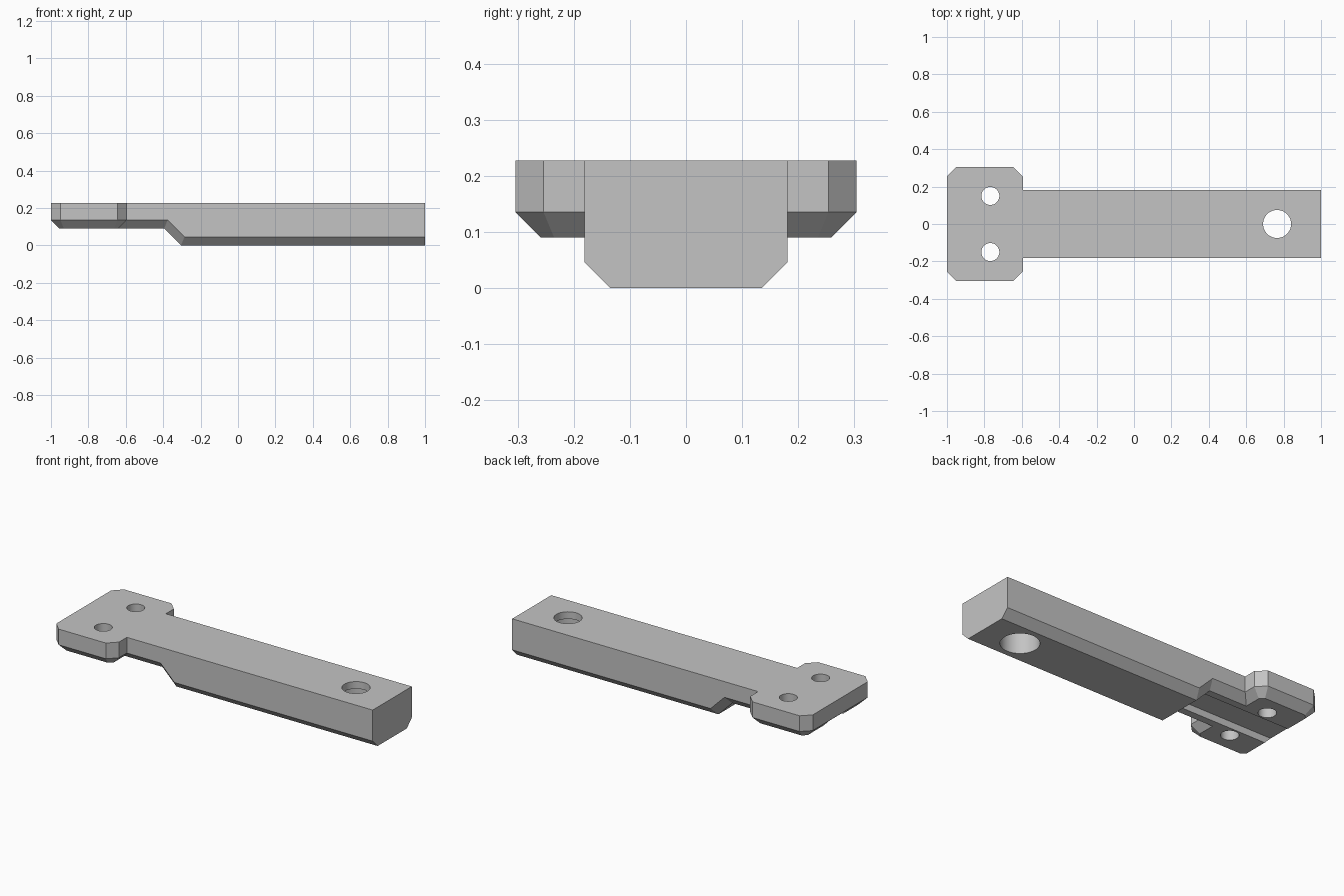
import bpy, bmesh, math

if "Cube" in bpy.data.objects:
    bpy.data.objects.remove(bpy.data.objects["Cube"], do_unlink=True)

TOP, EDGE = 0.228, 0.046              # top height, bottom chamfer size
HEAD_Z, BEAM_W = 0.09, 0.181          # underside of head, half width of beam

grey = bpy.data.materials.new("plain grey")
grey.use_nodes = True
colour = (0.55, 0.55, 0.55, 1)
grey.diffuse_color = colour
grey.node_tree.nodes["Principled BSDF"].inputs["Base Color"].default_value = colour


def loft(name, rings):
    """Closed solid through rings of equal point count."""
    bm = bmesh.new()
    loops = [[bm.verts.new(p) for p in ring] for ring in rings]
    for a, b in zip(loops, loops[1:]):
        for i in range(len(a)):
            j = (i + 1) % len(a)
            bm.faces.new((a[i], a[j], b[j], b[i]))
    bm.faces.new(loops[0])
    bm.faces.new(loops[-1])
    bmesh.ops.recalc_face_normals(bm, faces=bm.faces)
    mesh = bpy.data.meshes.new(name)
    bm.to_mesh(mesh)
    bm.free()
    mesh.materials.append(grey)
    obj = bpy.data.objects.new(name, mesh)
    bpy.context.collection.objects.link(obj)
    return obj


def cylinder(name, x, y, r, z0, z1, n=48):
    ring = [(x + r * math.cos(math.tau * i / n), y + r * math.sin(math.tau * i / n))
            for i in range(n)]
    return loft(name, [[(*p, z) for p in ring] for z in (z0, z1)])


def combine(target, tool, operation):
    mod = target.modifiers.new(tool.name, 'BOOLEAN')
    mod.operation, mod.solver, mod.object = operation, 'EXACT', tool
    tool.hide_render = True
    return tool


def head_ring(inset, z):
    """Rectangle with cut corners, shrunk by inset."""
    x0, x1, w = -1 + inset, -0.594 - inset, 0.304 - inset
    c = 0.05 - inset * (2 - math.sqrt(2))
    half = [(x0, w - c), (x0 + c, w), (x1 - c, w), (x1, w - c)]
    return [(x, y, z) for x, y in half + [(x, -y) for x, y in reversed(half)]]


# Beam: chamfered section that steps down along a 45 degree ramp
mitre = EDGE * math.tan(math.pi / 8)
stations = [(-0.8, HEAD_Z, 0), (-0.395, HEAD_Z, mitre), (-0.305, 0, mitre), (1, 0, 0)]
sections = []
for x, z, m in stations:
    side = [(x, BEAM_W - EDGE, z), (x + m, BEAM_W, z + EDGE), (x + m, BEAM_W, TOP)]
    sections.append(side + [(a, -b, c) for a, b, c in reversed(side)])
body = loft("mounting_arm", sections)

# Head plate with chamfered underside
head = loft("head_plate", [head_ring(EDGE, HEAD_Z), head_ring(0, HEAD_Z + EDGE),
                           head_ring(0, TOP)])
tools = [combine(body, head, 'UNION')]

# Groove under the head, ending along the ramp
groove_top, gw = HEAD_Z + 0.04, 0.092
groove = loft("groove_cutter", [
    [(-1.1, y, 0.03), (-0.335, y, 0.03), (-0.435, y, groove_top), (-1.1, y, groove_top)]
    for y in (-gw, gw)])
tools.append(combine(body, groove, 'DIFFERENCE'))

# Screw holes, plus a large hole counterbored from below
for label, y in (("left", 0.15), ("right", -0.15)):
    hole = cylinder(label + "_hole_cutter", -0.768, y, 0.048, -0.1, 0.4)
    tools.append(combine(body, hole, 'DIFFERENCE'))
for label, r, z1 in (("through", 0.075, 0.4), ("counterbore", 0.103, 0.186)):
    hole = cylinder(label + "_cutter", 0.765, 0, r, -0.1, z1)
    tools.append(combine(body, hole, 'DIFFERENCE'))

# Bake the booleans and drop the helpers
bpy.context.view_layer.update()
evaluated = body.evaluated_get(bpy.context.evaluated_depsgraph_get())
baked = bpy.data.meshes.new_from_object(evaluated)
body.modifiers.clear()
body.data = baked
for tool in tools:
    bpy.data.objects.remove(tool, do_unlink=True)

bpy.ops.object.select_all(action='DESELECT')
body.select_set(True)
bpy.context.view_layer.objects.active = body
bpy.ops.object.shade_smooth_by_angle(angle=math.radians(30))
